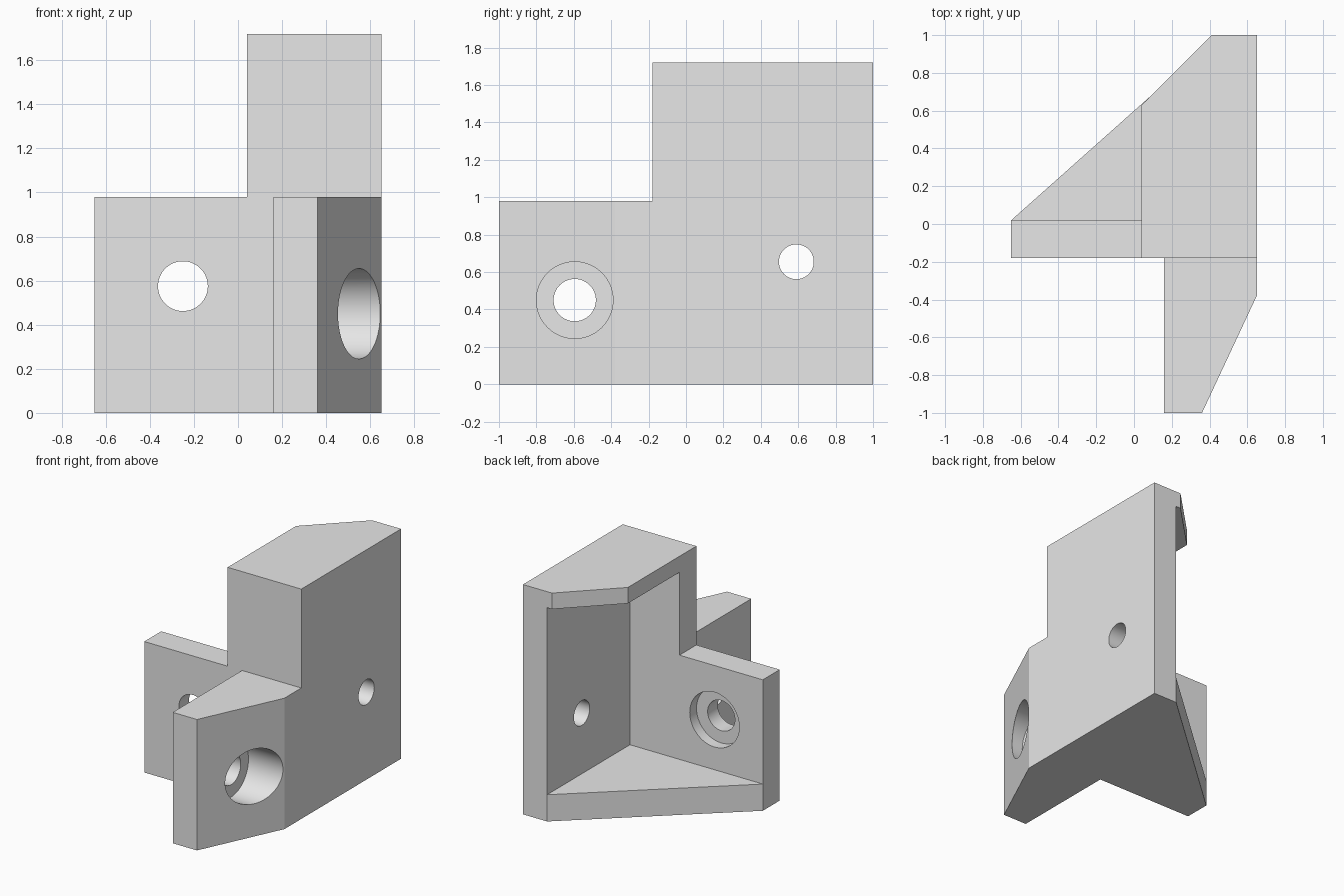
import bpy, bmesh, math
from mathutils import Vector, Matrix

cube = bpy.data.objects.get("Cube")
if cube:
    bpy.data.objects.remove(cube, do_unlink=True)

grey = bpy.data.materials.new("plain grey")
grey.use_nodes = True
grey.diffuse_color = (0.8, 0.8, 0.8, 1)
grey.node_tree.nodes["Principled BSDF"].inputs["Base Color"].default_value = grey.diffuse_color


def finish(name, bm):
    bmesh.ops.recalc_face_normals(bm, faces=bm.faces)
    mesh = bpy.data.meshes.new(name)
    bm.to_mesh(mesh)
    bm.free()
    mesh.materials.append(grey)
    ob = bpy.data.objects.new(name, mesh)
    bpy.context.collection.objects.link(ob)
    return ob


def prism(name, profile, axis, lo, hi):
    """Extrude a profile along y (points are x, z) or z (points are x, y)."""
    bm = bmesh.new()
    place = (lambda p: (p[0], lo, p[1])) if axis == "y" else (lambda p: (p[0], p[1], lo))
    face = bm.faces.new([bm.verts.new(place(p)) for p in profile])
    moved = bmesh.ops.extrude_face_region(bm, geom=[face])["geom"]
    step = Vector((0, hi - lo, 0) if axis == "y" else (0, 0, hi - lo))
    bmesh.ops.translate(bm, vec=step, verts=[v for v in moved if isinstance(v, bmesh.types.BMVert)])
    return finish(name, bm)


def rod(name, axis, centre, radius, length):
    """Cylinder used to drill a hole along x or y."""
    turn = Matrix.Rotation(math.pi / 2, 4, "Y" if axis == "x" else "X")
    bm = bmesh.new()
    bmesh.ops.create_cone(bm, cap_ends=True, segments=64, radius1=radius, radius2=radius,
                          depth=length, matrix=Matrix.Translation(centre) @ turn)
    return finish(name, bm)


def combine(body, other, operation):
    mod = body.modifiers.new(operation.lower(), "BOOLEAN")
    mod.operation, mod.solver, mod.object = operation, "EXACT", other
    bpy.context.view_layer.objects.active = body
    bpy.ops.object.modifier_apply(modifier=mod.name)
    bpy.data.objects.remove(other, do_unlink=True)


LEFT, RIGHT, FRONT, INNER = -0.65, 0.65, -0.18, 0.02
LOW, HIGH, STEP, WALL = 0.98, 1.72, 0.04, 0.45

# Floor plate with its slanted open edge
body = prism("bracket_body", [(LEFT, FRONT), (RIGHT, FRONT), (RIGHT, 1), (WALL, 1), (LEFT, INNER)],
             "z", 0, 0.2)

# Stepped cross wall, long side wall, top cap and chamfered front flange
parts = [
    prism("cross_wall", [(LEFT, 0), (RIGHT, 0), (RIGHT, HIGH), (STEP, HIGH), (STEP, LOW), (LEFT, LOW)],
          "y", FRONT, INNER),
    prism("side_wall", [(WALL, FRONT), (RIGHT, FRONT), (RIGHT, 1), (WALL, 1)], "z", 0, HIGH),
    prism("top_cap", [(STEP, FRONT), (RIGHT, FRONT), (RIGHT, 1), (0.41, 1), (STEP, 0.63)],
          "z", HIGH - 0.12, HIGH),
    prism("front_flange", [(0.16, -1), (0.36, -1), (RIGHT, -0.38), (RIGHT, FRONT), (0.16, FRONT)],
          "z", 0, LOW),
]
for part in parts:
    combine(body, part, "UNION")

# Screw holes, two of them with counterbores
holes = [
    rod("side_hole", "x", (0.55, 0.59, 0.655), 0.093, 0.5),
    rod("cross_hole", "y", (-0.25, -0.08, 0.575), 0.113, 0.5),
    rod("cross_counterbore", "y", (-0.25, 0.14, 0.575), 0.205, 0.4),
    rod("flange_hole", "x", (0.3, -0.595, 0.45), 0.113, 0.6),
    rod("flange_counterbore", "x", (0.66, -0.595, 0.45), 0.205, 0.6),
]
for hole in holes:
    combine(body, hole, "DIFFERENCE")

bpy.ops.object.select_all(action="DESELECT")
body.select_set(True)
bpy.context.view_layer.objects.active = body
bpy.ops.object.shade_smooth_by_angle(angle=math.radians(20))
